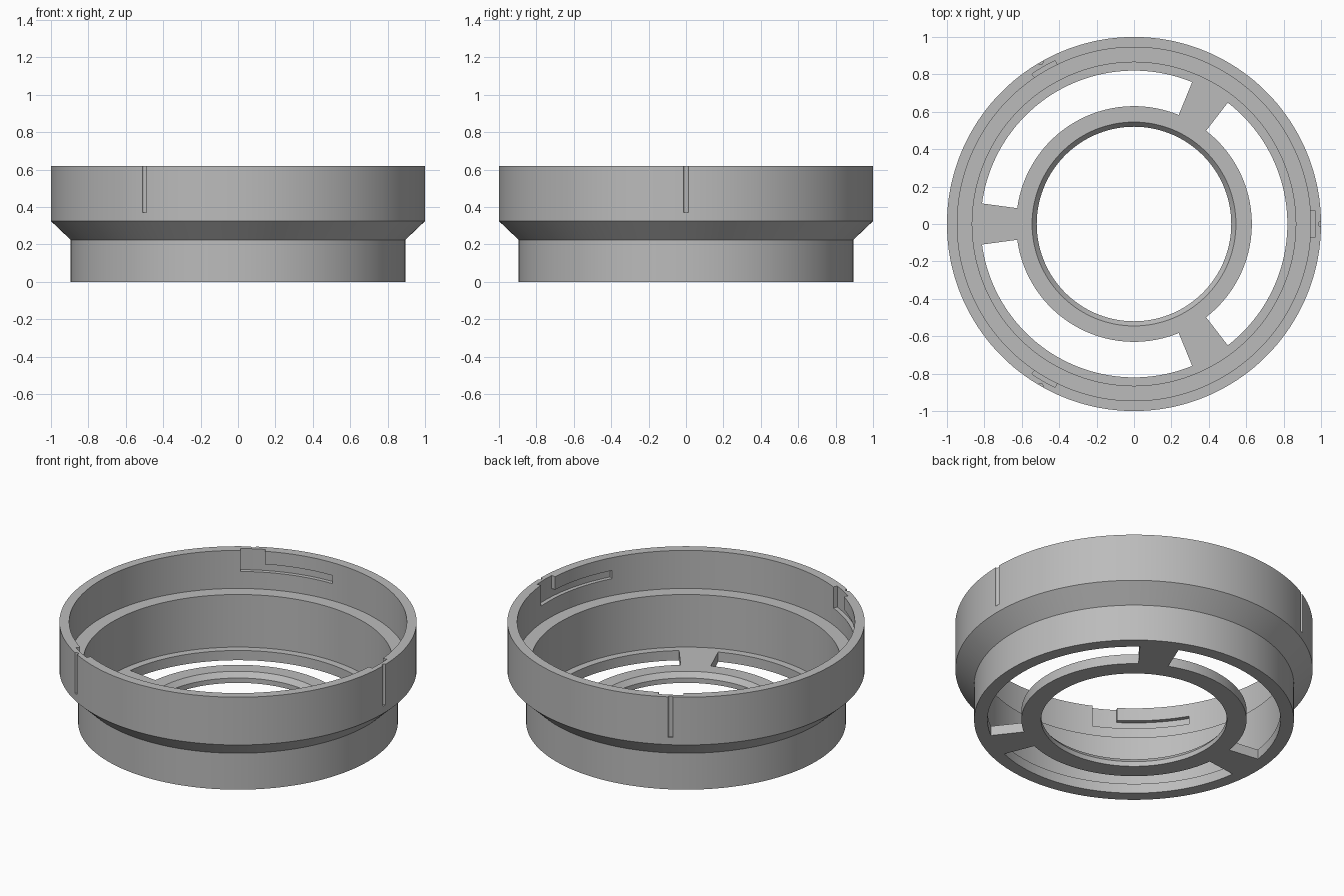
import bpy, bmesh
from math import radians, cos, sin
from mathutils import Matrix, Vector

if "Cube" in bpy.data.objects:
    bpy.data.objects.remove(bpy.data.objects["Cube"])

HEIGHT = 0.62
FLOOR = 0.06
SLOTS = (0, 120, 240)

grey = bpy.data.materials.new("plain grey")
grey.use_nodes = True
grey.diffuse_color = (0.5, 0.5, 0.5, 1)
grey.node_tree.nodes["Principled BSDF"].inputs["Base Color"].default_value = (0.5, 0.5, 0.5, 1)


def finish(name, bm):
    bmesh.ops.recalc_face_normals(bm, faces=bm.faces)
    mesh = bpy.data.meshes.new(name)
    bm.to_mesh(mesh)
    bm.free()
    mesh.materials.append(grey)
    obj = bpy.data.objects.new(name, mesh)
    bpy.context.collection.objects.link(obj)
    return obj


def sweep(bm, profile, start, end, steps):
    """Turn a closed (radius, z) profile about z, capping it unless it is a full turn."""
    full = end - start == 360
    rings = []
    for i in range(steps if full else steps + 1):
        a = radians(start + (end - start) * i / steps)
        rings.append([bm.verts.new((r * cos(a), r * sin(a), z)) for r, z in profile])
    n = len(profile)
    for i in range(steps):
        a, b = rings[i], rings[(i + 1) % len(rings)]
        for j in range(n):
            k = (j + 1) % n
            bm.faces.new((a[j], b[j], b[k], a[k]))
    if not full:
        bm.faces.new(rings[0])
        bm.faces.new(rings[-1])


def sector_cutter(name, r0, r1, z0, z1, start, end, steps):
    bm = bmesh.new()
    for slot in SLOTS:
        sweep(bm, [(r0, z0), (r1, z0), (r1, z1), (r0, z1)], slot + start, slot + end, steps)
    return finish(name, bm)


# Stepped collar with its floor and hub as one turned body
bm = bmesh.new()
sweep(bm, [(0.52, 0), (0.895, 0), (0.895, 0.225), (1, 0.325), (1, HEIGHT),
           (0.945, HEIGHT), (0.945, 0.385), (0.865, 0.385), (0.865, FLOOR),
           (0.545, FLOOR), (0.52, 0.03)], 0, 360, 180)
body = finish("collar_body", bm)

# Floor windows leave three spokes; bayonet entries and channels cut the inner wall
cutters = [
    sector_cutter("window_cutter", 0.63, 0.82, -0.1, 0.1, -52.3, 52.3, 52),
    sector_cutter("entry_cutter", 0.91, 0.97, 0.49, 0.7, -4.2, 4.2, 4),
    sector_cutter("channel_cutter", 0.91, 0.97, 0.49, 0.54, -29, -4, 13),
]

# Thin index grooves down the outside
bm = bmesh.new()
for slot in SLOTS:
    a = radians(slot)
    bmesh.ops.create_cone(bm, cap_ends=True, segments=16, radius1=0.014, radius2=0.014, depth=0.4,
                          matrix=Matrix.Translation(Vector((cos(a), sin(a), 0.57))))
cutters.append(finish("groove_cutter", bm))

bpy.ops.object.select_all(action='DESELECT')
body.select_set(True)
bpy.context.view_layer.objects.active = body
for cutter in cutters:
    cutter.hide_render = True
    mod = body.modifiers.new(cutter.name, 'BOOLEAN')
    mod.operation = 'DIFFERENCE'
    mod.solver = 'EXACT'
    mod.object = cutter
    bpy.ops.object.modifier_apply(modifier=mod.name)
    bpy.data.objects.remove(cutter)

bpy.ops.object.shade_smooth_by_angle(angle=radians(25))
